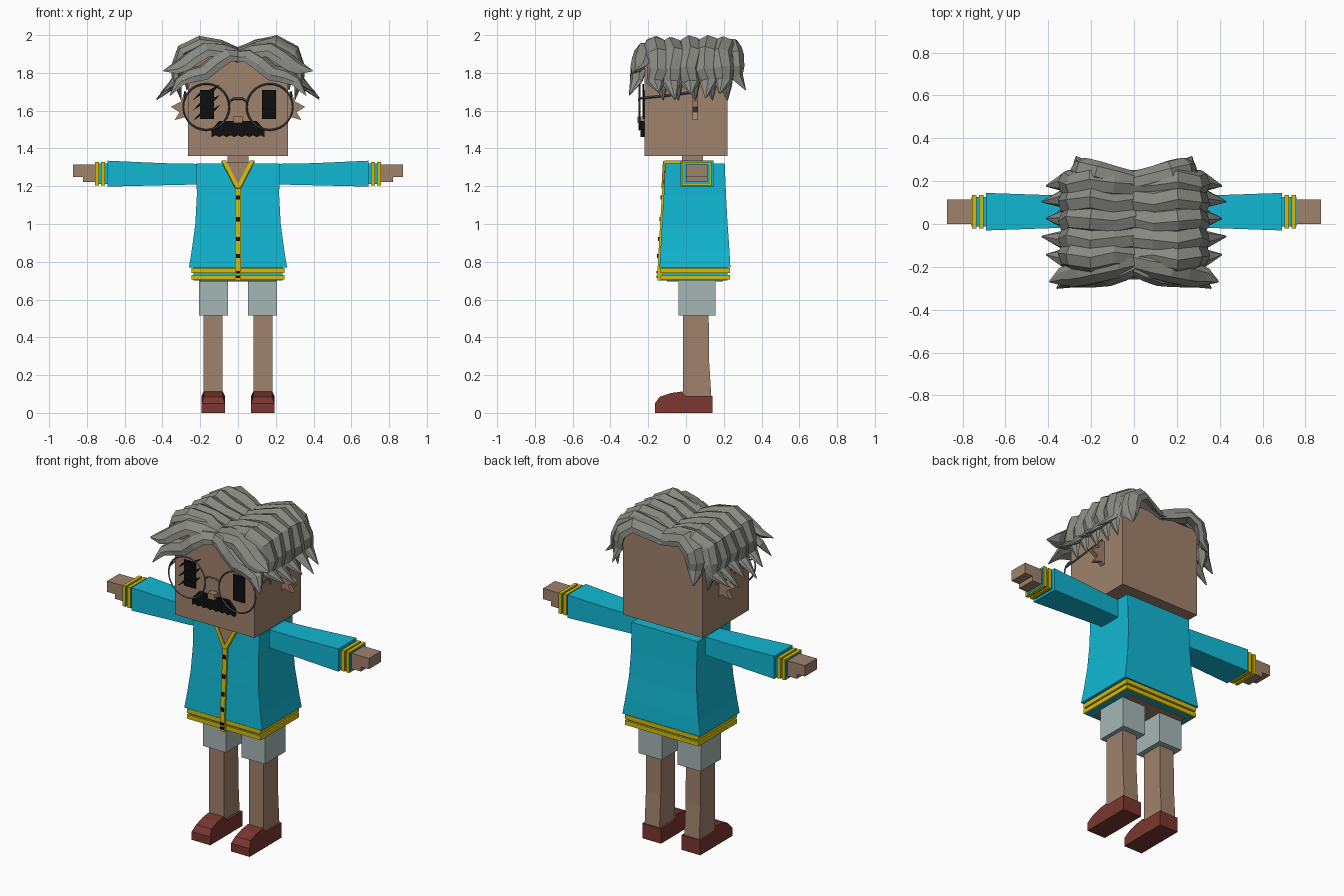
import bpy, bmesh, math, random
from mathutils import Vector

random.seed(4)
old = bpy.data.objects.get("Cube")
if old:
    bpy.data.objects.remove(old, do_unlink=True)


def material(name, rgb):
    m = bpy.data.materials.new(name)
    m.use_nodes = True
    lin = [((c / 255 + 0.055) / 1.055) ** 2.4 for c in rgb] + [1]
    m.diffuse_color = lin
    m.node_tree.nodes["Principled BSDF"].inputs["Base Color"].default_value = lin
    return m


SKIN = material("skin", (160, 130, 108))
TEAL = material("jacket_teal", (17, 184, 212))
YELLOW = material("trim_yellow", (214, 190, 8))
SHORTS = material("shorts_grey", (166, 182, 182))
HAIR = material("hair_grey", (138, 138, 132))
SHOE = material("shoe_red", (122, 54, 48))
BLACK = material("black", (14, 14, 14))
METAL = material("glasses_metal", (78, 92, 102))


def loft(name, rings, mat):
    """Skin a closed body through a list of equal-length point rings."""
    bm = bmesh.new()
    rows = [[bm.verts.new(p) for p in r] for r in rings]
    n = len(rows[0])
    for a, b in zip(rows, rows[1:]):
        for i in range(n):
            bm.faces.new((a[i], a[(i + 1) % n], b[(i + 1) % n], b[i]))
    bm.faces.new(rows[0])
    bm.faces.new(rows[-1])
    bmesh.ops.recalc_face_normals(bm, faces=bm.faces)
    me = bpy.data.meshes.new(name)
    bm.to_mesh(me)
    bm.free()
    me.materials.append(mat)
    ob = bpy.data.objects.new(name, me)
    bpy.context.collection.objects.link(ob)
    return ob


def box(name, x, y, z, mat):
    return loft(name, [[(x[0], y[0], h), (x[1], y[0], h), (x[1], y[1], h), (x[0], y[1], h)]
                       for h in z], mat)


def plate(name, pts, y, mat):
    """Extrude an x/z outline along y."""
    return loft(name, [[(px, d, pz) for px, pz in pts] for d in y], mat)


def sweep(name, path, centre, sizes, section, mat):
    """Sweep a section along a path, its upper side facing away from centre."""
    path = [Vector(p) for p in path]
    rings = []
    for i, p in enumerate(path):
        t = (path[min(i + 1, len(path) - 1)] - path[max(i - 1, 0)]).normalized()
        n = p - Vector(centre)
        n = (n - t * n.dot(t)).normalized()
        w = t.cross(n)
        rings.append([p + w * a * sizes[i][0] + n * b * sizes[i][1] for a, b in section])
    return loft(name, rings, mat)


def wire(name, path, r=0.006):
    diamond = [(1, 0), (0, 1), (-1, 0), (0, -1)]
    return sweep(name, path, (0, 0, 0), [(r, r)] * len(path), diamond, METAL)


# Head and neck
box("head", (-.265, .265), (-.22, .22), (1.36, 1.89), SKIN)
box("neck", (-.055, .055), (-.02, .09), (1.2, 1.37), SKIN)
box("nose", (-.024, .024), (-.258, -.21), (1.535, 1.57), SKIN)

# Jacket body: height, half width, front, back
JACKET = [(.77, .26, -.14, .235), (.86, .245, -.135, .23), (1.0, .226, -.127, .22),
          (1.15, .218, -.118, .212), (1.32, .22, -.11, .205)]
loft("jacket", [[(-w, f, z), (w, f, z), (w, b, z), (-w, b, z)] for z, w, f, b in JACKET], TEAL)
box("jacket_hem", (-.235, .235), (-.125, .22), (.70, .775), TEAL)
for z in (.705, .74):
    box("hem_band", (-.246, .246), (-.135, .232), (z, z + .026), YELLOW)
box("body_underside", (-.2, .2), (-.1, .195), (.695, .72), SKIN)


def front(z):
    for a, b in zip(JACKET, JACKET[1:]):
        if z <= b[0]:
            k = max(0, (z - a[0]) / (b[0] - a[0]))
            return a[2] + k * (b[2] - a[2])
    return JACKET[-1][2]


# Front fastening with studs
loft("front_trim", [[(-.015, front(z) - .01, z), (.015, front(z) - .01, z),
                     (.015, -.08, z), (-.015, -.08, z)]
                    for z in (.70, .77, .86, 1.0, 1.15, 1.21)], YELLOW)
for z in (.72, .745, .83, .92, 1.025, 1.14):
    h = .007 if z < .8 else .011
    box("stud", (-.01, .01), (front(z) - .016, front(z)), (z - h, z + h), BLACK)

# Neck opening and collar
loft("neck_opening", [[(0, front(1.2) - d, 1.2), (.07, front(1.32) - d, 1.325),
                       (-.07, front(1.32) - d, 1.325)] for d in (0, .006)], SKIN)
box("chest_top", (-.065, .065), (-.112, .05), (1.3, 1.326), SKIN)

for s, side in ((1, "left"), (-1, "right")):
    loft(side + "_collar", [[(s * (x - .012), y, z), (s * (x + .012), y, z),
                             (s * (x + .012), y + .012, z - .008),
                             (s * (x - .012), y + .012, z - .008)]
                            for x, y, z in ((0, -.13, 1.19), (.075, -.122, 1.335))], YELLOW)
    box(side + "_collar_top", (s * .062, s * .088), (-.115, .11), (1.315, 1.335), YELLOW)

    # Sleeve, cuff and hand
    loft(side + "_sleeve", [[(s * x, a, c), (s * x, b, c), (s * x, b, d), (s * x, a, d)]
                            for x, a, b, c, d in ((.18, -.01, .125, 1.21, 1.318),
                                                  (.4, -.02, .135, 1.205, 1.322),
                                                  (.69, -.03, .145, 1.198, 1.335))], TEAL)
    box(side + "_cuff", (s * .68, s * .758), (-.012, .127), (1.212, 1.32), TEAL)
    for x in (.703, .735):
        box(side + "_cuff_band", (s * x, s * (x + .021)), (-.021, .136), (1.204, 1.328), YELLOW)
    box(side + "_palm", (s * .74, s * .82), (0, .115), (1.222, 1.315), SKIN)
    box(side + "_fingers", (s * .81, s * .873), (0, .115), (1.25, 1.315), SKIN)

    # Shorts, leg and shoe
    box(side + "_shorts", (s * .053, s * .207), (-.04, .155), (.515, .72), SHORTS)
    loft(side + "_leg", [[(s * .083, -.016, z), (s * .182, -.016, z),
                          (s * .182, b, z), (s * .083, b, z)]
                         for z, b in ((.07, .135), (.28, .122), (.53, .12))], SKIN)
    profile = [(-.165, 0), (-.165, .05), (-.14, .085), (-.08, .105), (-.02, .113),
               (.0, .09), (.14, .09), (.14, 0)]
    loft(side + "_shoe", [[(s * (.131 + k * (.05 if y < 0 and z > .07 else .062)), y, z)
                           for y, z in profile] for k in (-1, 1)], SHOE)

    # Eye, spiky ear and glasses
    box(side + "_eye", (s * .127, s * .202), (-.228, -.22), (1.555, 1.71), BLACK)
    plate(side + "_ear", [(s * x, z) for x, z in
                          ((.25, 1.7), (.285, 1.695), (.3, 1.65), (.355, 1.62), (.31, 1.592),
                           (.335, 1.55), (.285, 1.565), (.25, 1.54))], (.035, .063), SKIN)
    bpy.ops.mesh.primitive_torus_add(major_segments=28, minor_segments=4, major_radius=.122,
                                     minor_radius=.005, location=(s * .168, -.246, 1.62),
                                     rotation=(math.pi / 2, 0, 0))
    ring = bpy.context.object
    ring.name = side + "_glasses_rim"
    ring.data.materials.append(METAL)
    wire(side + "_glasses_arm", [(s * .278, -.246, 1.665), (s * .282, -.1, 1.68),
                                 (s * .28, .06, 1.7)])

wire("glasses_bridge", [(-.05, -.246, 1.645), (-.025, -.248, 1.663), (.025, -.248, 1.663),
                        (.05, -.246, 1.645)])

# Moustache with a ragged lower edge
lower = [(.14 - .28 * i / 14, 1.46 + .01 * (i % 2)) for i in range(15)]
plate("moustache", [(-.14, 1.5), (-.1, 1.545), (.1, 1.545), (.14, 1.5)] + lower,
      (-.24, -.215), BLACK)

# Jagged slashes across the right eye
for z in (1.545, 1.6, 1.655):
    plate("eye_slash", [(-.24, z), (-.19, z + .055), (-.165, z + .048), (-.095, z + .085),
                        (-.13, z + .045), (-.165, z + .028), (-.185, z + .035)],
          (-.23, -.222), BLACK)

# Hair: overlapping tapered locks falling away from a centre parting
LOCK = [(-1, -.1), (-.7, .6), (.1, 1), (.75, .5), (1, -.2), (0, -.6)]
TAPER = [(.95, .7), (1, .9), (1, 1), (1, 1), (.95, .85), (.75, .65), (.06, .06)]


def lock(name, path, centre, width, thick):
    sizes = [(a * width, b * thick) for a, b in TAPER]
    sweep(name, path, centre, sizes, LOCK, HAIR)


OVER = [(-.01, 1.895), (.1, 1.93), (.2, 1.95), (.285, 1.905), (.318, 1.82), (.325, 1.75)]
FRINGE_TOP = [(-.01, -.18, 1.89), (.08, -.2, 1.915), (.17, -.22, 1.92), (.24, -.235, 1.875),
              (.29, -.245, 1.84), (.335, -.25, 1.82), (.395, -.27, 1.81)]
FRINGE_LOW = [(.0, -.2, 1.89), (.06, -.225, 1.89), (.12, -.245, 1.85), (.18, -.25, 1.80),
              (.25, -.255, 1.785), (.31, -.265, 1.75), (.36, -.3, 1.68)]
NAPE = [(-.01, .2, 1.895), (.08, .22, 1.92), (.17, .245, 1.94), (.235, .26, 1.89),
        (.255, .265, 1.83), (.255, .27, 1.78), (.27, .315, 1.71)]

for s, side in ((1, "left"), (-1, "right")):
    for i, y in enumerate((-.15, -.07, .02, .11, .19)):
        tip = (.41 + .02 * (i % 2), 1.69 - .025 * (i % 2))
        path = [(s * x, y + .012 * math.sin(2.2 * j + i), z + random.uniform(-.008, .008))
                for j, (x, z) in enumerate(OVER + [tip])]
        lock(side + "_hair_lock", path, (0, y, 1.6), .064, .045)
        # Shorter under-lock hugging the side of the head
        low = [(s * x * .96, y + .02, z - .02) for x, z in OVER] + [(s * .3, y + .03, 1.655)]
        lock(side + "_hair_underlock", low, (0, y, 1.6), .045, .035)
    for name, pts, w in (("fringe_top", FRINGE_TOP, .065), ("fringe_low", FRINGE_LOW, .055),
                         ("nape_lock", NAPE, .06)):
        lock(side + "_" + name, [(s * x, y, z) for x, y, z in pts], (0, 0, 1.6), w, .042)
